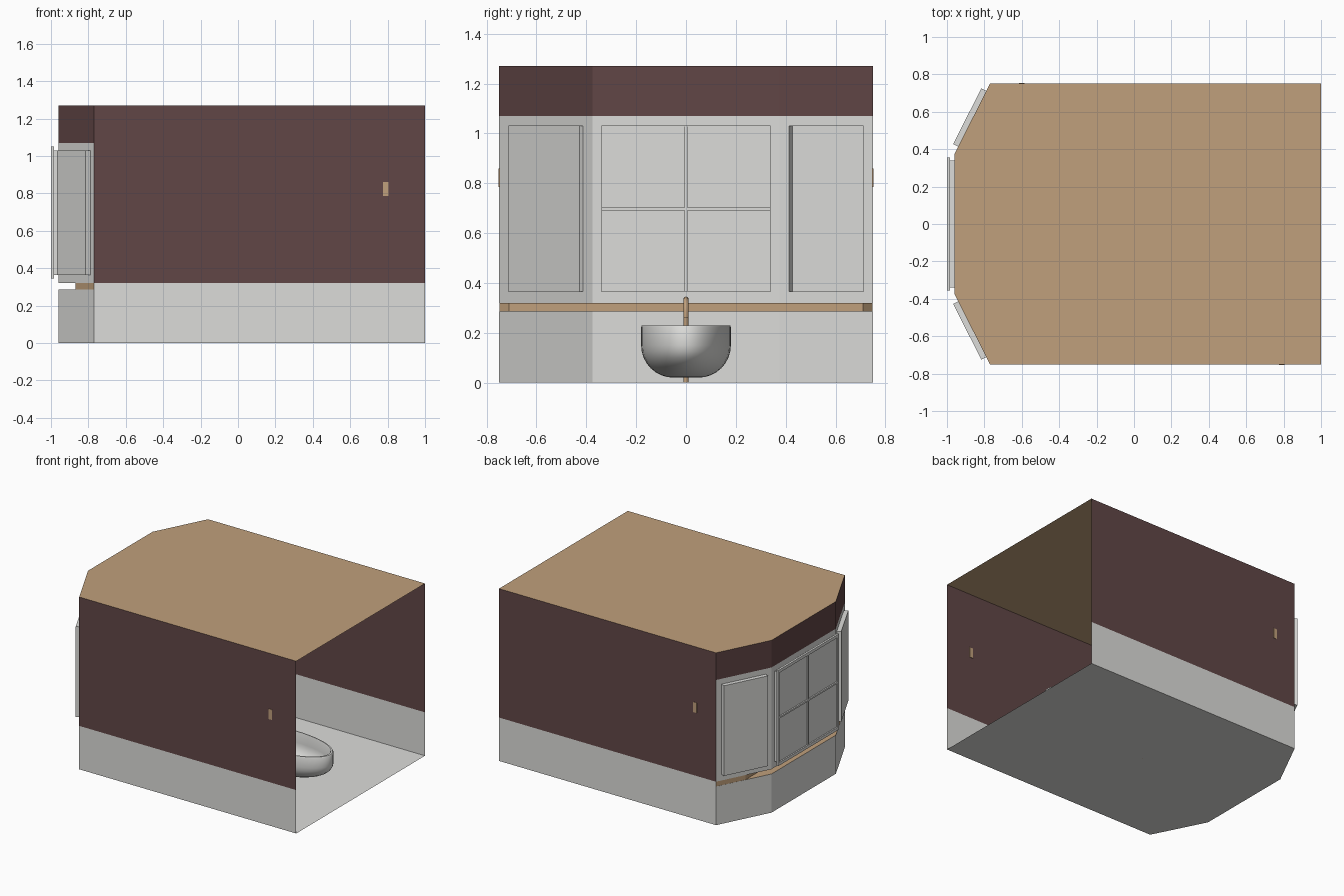
import bpy, bmesh, math
from mathutils import Vector

if "Cube" in bpy.data.objects:
    bpy.data.objects.remove(bpy.data.objects["Cube"])


def material(name, rgb):
    m = bpy.data.materials.new(name)
    m.diffuse_color = (*rgb, 1)
    m.use_nodes = True
    m.node_tree.nodes["Principled BSDF"].inputs["Base Color"].default_value = m.diffuse_color
    return m


WHITE = material("pale_grey", (0.72, 0.72, 0.70))
BROWN = material("dark_maroon", (0.12, 0.061, 0.061))
TAN = material("warm_tan", (0.53, 0.35, 0.20))


def make(name, bm, mat):
    me = bpy.data.meshes.new(name)
    bm.to_mesh(me)
    bm.free()
    me.materials.append(mat)
    ob = bpy.data.objects.new(name, me)
    bpy.context.collection.objects.link(ob)
    return ob


def faces(name, polys, mat):
    bm = bmesh.new()
    for p in polys:
        bm.faces.new([bm.verts.new(v) for v in p])
    bmesh.ops.remove_doubles(bm, verts=bm.verts, dist=1e-5)
    return make(name, bm, mat)


def prism(name, pts, z0, z1, mat):
    bm = bmesh.new()
    f = bm.faces.new([bm.verts.new((x, y, z0)) for x, y in pts])
    r = bmesh.ops.extrude_face_region(bm, geom=[f])
    for v in r["geom"]:
        if isinstance(v, bmesh.types.BMVert):
            v.co.z = z1
    bmesh.ops.recalc_face_normals(bm, faces=bm.faces)
    return make(name, bm, mat)


def rect(x0, x1, y0, y1):
    return [(x0, y0), (x1, y0), (x1, y1), (x0, y1)]


TOP, DADO, SEAT, HEAD = 1.27, 0.32, 0.285, 1.07
outline = [(1, -0.75), (1, 0.75), (-0.77, 0.75), (-0.96, 0.375),
           (-0.96, -0.375), (-0.77, -0.75)]

# floor and ceiling sheets
faces("floor", [[(x, y, 0) for x, y in outline]], WHITE)
faces("ceiling", [[(x, y, TOP) for x, y in outline]], TAN)


def wall_quad(a, b, z0, z1):
    return [(*a, z0), (*b, z0), (*b, z1), (*a, z1)]


# straight side walls with a pale dado
for side, s in (("front", -1), ("back", 1)):
    a, b = (-0.77, 0.75 * s), (1, 0.75 * s)
    faces(side + "_dado", [wall_quad(a, b, 0, DADO)], WHITE)
    faces(side + "_wall", [wall_quad(a, b, DADO, TOP)], BROWN)

# bay walls, each with a window recess pushed outwards
W0, W1 = 0.365, 1.03
for name, i, half, depth in (("back_bay", 2, 0.167, 0.03),
                             ("middle_bay", 3, 0.34, 0.03),
                             ("front_bay", 4, 0.167, 0.03)):
    a, b = Vector(outline[i]), Vector(outline[i + 1])
    mid, along = (a + b) / 2, (b - a).normalized()
    out = Vector((along.y, -along.x))
    if out.x > 0:
        out = -out
    L = (b - a).length / 2

    def P(u, z, d=0.0):
        q = mid + along * u + out * d
        return (q.x, q.y, z)

    faces(name + "_lower_wall", [wall_quad(a, b, 0, SEAT)], WHITE)
    faces(name + "_upper_wall", [wall_quad(a, b, HEAD, TOP)], BROWN)
    outer = [P(-L, DADO), P(L, DADO), P(L, HEAD), P(-L, HEAD)]
    hole = [P(-half, W0), P(half, W0), P(half, W1), P(-half, W1)]
    pane = [P(-half, W0, depth), P(half, W0, depth),
            P(half, W1, depth), P(-half, W1, depth)]
    ring = [(k, (k + 1) % 4) for k in range(4)]
    faces(name + "_window_wall",
          [[outer[k], outer[n], hole[n], hole[k]] for k, n in ring], WHITE)
    faces(name + "_window",
          [[hole[k], hole[n], pane[n], pane[k]] for k, n in ring] + [pane], WHITE)

# middle window frame and glazing bars
for s in (-1, 1):
    y = sorted((s * 0.338, s * 0.355))
    prism("frame_side", rect(-1, -0.985, *y), 0.345, 1.05, WHITE)
prism("frame_bottom", rect(-1, -0.985, -0.355, 0.355), 0.345, 0.367, WHITE)
prism("frame_top", rect(-1, -0.985, -0.355, 0.355), 1.028, 1.05, WHITE)
prism("bar_upright", rect(-1, -0.98, -0.006, 0.006), W0, W1, WHITE)
prism("bar_across", rect(-1, -0.98, -0.34, 0.34), 0.69, 0.702, WHITE)

# window seat: ledge to the bay edge, with a thicker board on it
bay = outline[2:]
faces("seat_ledge", [[(x, y, SEAT) for x, y in bay]], TAN)
prism("seat_board", [(-0.87, -0.55), (-0.77, -0.748), (-0.70, -0.748), (-0.66, -0.71),
                     (-0.66, 0.71), (-0.70, 0.748), (-0.77, 0.748), (-0.87, 0.55)],
      SEAT, DADO, TAN)

# small wall hooks showing through the side walls
for x, y in ((0.79, -0.75), (-0.6, 0.75)):
    prism("wall_hook", rect(x - 0.014, x + 0.014, y - 0.003, y + 0.003), 0.785, 0.86, TAN)

# bathtub: oval rings up the outside, over the rim and down the inside
bm = bmesh.new()
profile = [(0.28, 0.02)]
for k in range(1, 9):
    t = k / 8 * math.pi / 2
    profile.append((0.28 + 0.72 * math.sin(t), 0.02 + 0.13 * (1 - math.cos(t))))
profile += [(1, 0.222), (0.985, 0.23), (0.95, 0.23), (0.935, 0.222), (0.935, 0.15)]
for k in range(7, -1, -1):
    t = k / 8 * math.pi / 2
    profile.append((0.26 + 0.675 * math.sin(t), 0.035 + 0.115 * (1 - math.cos(t))))
N, A, B, CX = 48, 0.40, 0.18, 0.36
rings = []
for s, z in profile:
    rings.append([bm.verts.new((CX + A * s * math.cos(j * math.tau / N),
                                B * s * math.sin(j * math.tau / N), z)) for j in range(N)])
for r, q in zip(rings, rings[1:]):
    for j in range(N):
        n = (j + 1) % N
        bm.faces.new((r[j], r[n], q[n], q[j]))
bm.faces.new(rings[0][::-1])
bm.faces.new(rings[-1])
tub = make("bathtub", bm, WHITE)

# standing tap hooked over the end of the tub
cu = bpy.data.curves.new("tap", "CURVE")
cu.dimensions = "3D"
cu.bevel_depth = 0.01
cu.bevel_resolution = 3
cu.use_fill_caps = True
sp = cu.splines.new("POLY")
path = [(-0.08, 0, 0)] + [(-0.03 - 0.05 * math.cos(k * math.pi / 8), 0,
                           0.285 + 0.05 * math.sin(k * math.pi / 8)) for k in range(9)]
path.append((0.02, 0, 0.26))
sp.points.add(len(path) - 1)
for p, c in zip(sp.points, path):
    p.co = (*c, 1)
cu.materials.append(TAN)
tap = bpy.data.objects.new("tap", cu)
bpy.context.collection.objects.link(tap)

# smooth shading on the round parts
for ob in bpy.context.selected_objects:
    ob.select_set(False)
for ob in (tap, tub):
    ob.select_set(True)
bpy.context.view_layer.objects.active = tap
bpy.ops.object.convert(target="MESH")
bpy.ops.object.shade_smooth_by_angle(angle=math.radians(40))
